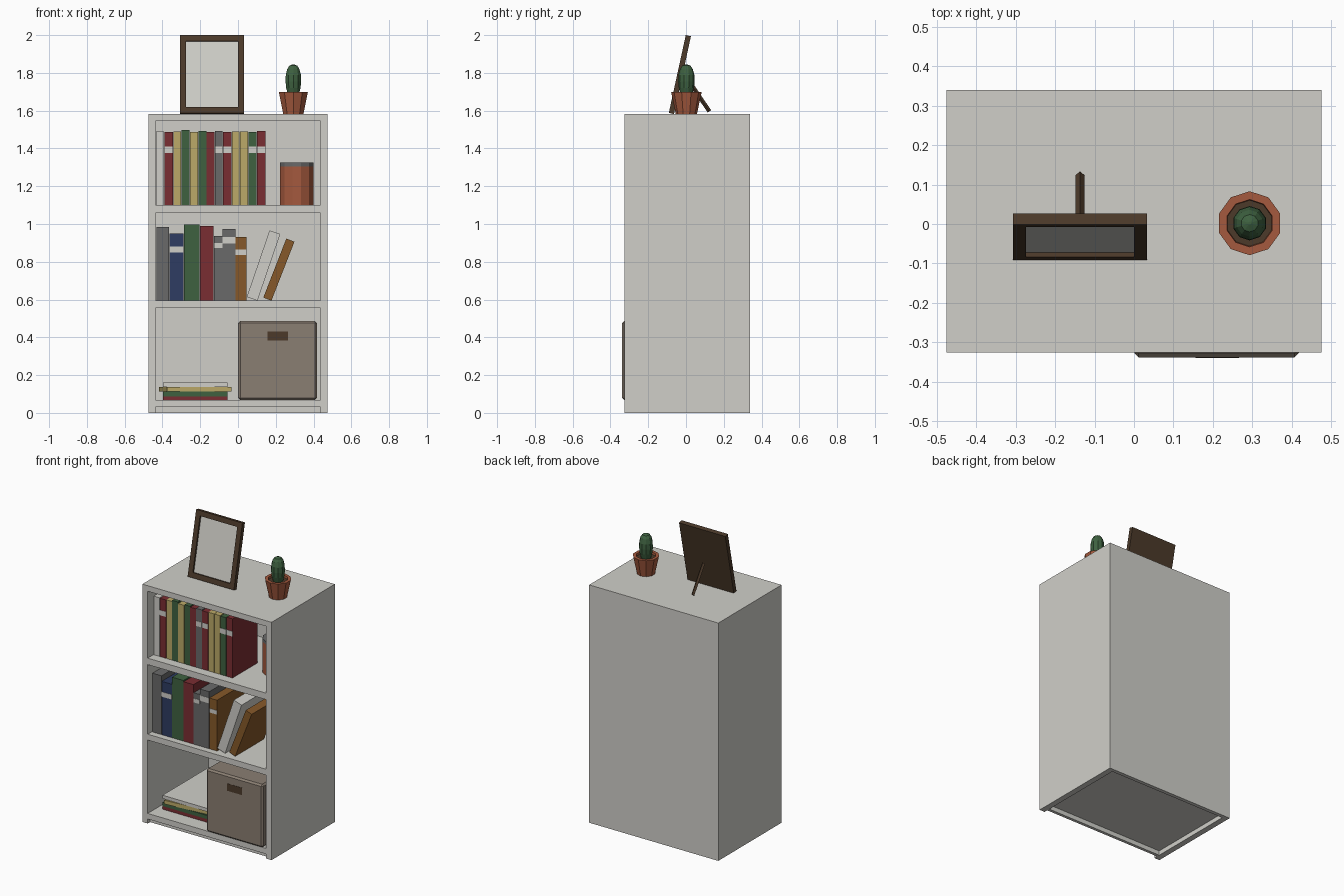
import bpy, bmesh, math
from mathutils import Matrix, Vector

if "Cube" in bpy.data.objects:
    bpy.data.objects.remove(bpy.data.objects["Cube"])


def colour(name, r, g, b):
    lin = [((c / 255 + 0.055) / 1.055) ** 2.4 for c in (r, g, b)]
    m = bpy.data.materials.new(name)
    m.diffuse_color = (*lin, 1)
    m.use_nodes = True
    m.node_tree.nodes["Principled BSDF"].inputs["Base Color"].default_value = m.diffuse_color
    return m


LIGHT = colour("light_grey", 208, 207, 201)
RED = colour("red", 122, 45, 50)
YELLOW = colour("straw", 188, 170, 104)
GREEN = colour("green", 62, 97, 64)
NAVY = colour("navy", 46, 60, 98)
GREY = colour("mid_grey", 106, 106, 106)
TAN = colour("tan_brown", 134, 89, 41)
CLAY = colour("terracotta", 165, 90, 62)
TAUPE = colour("taupe", 138, 126, 114)
DARK = colour("dark_brown", 76, 58, 42)


def finish(name, bm, mat):
    bmesh.ops.recalc_face_normals(bm, faces=bm.faces)
    me = bpy.data.meshes.new(name)
    bm.to_mesh(me)
    bm.free()
    me.materials.append(mat)
    ob = bpy.data.objects.new(name, me)
    bpy.context.collection.objects.link(ob)
    return ob


def box(name, x, y, z, mat, turn=None, bevel=0):
    """Box from (min, max) pairs, with an optional matrix applied after."""
    bm = bmesh.new()
    size = Matrix.Diagonal((x[1] - x[0], y[1] - y[0], z[1] - z[0], 1))
    mid = Vector((sum(x) / 2, sum(y) / 2, sum(z) / 2))
    bmesh.ops.create_cube(bm, size=1, matrix=Matrix.Translation(mid) @ size)
    if bevel:
        bmesh.ops.bevel(bm, geom=bm.edges[:], offset=bevel, segments=1, affect='EDGES')
    if turn:
        bm.transform(turn)
    return finish(name, bm, mat)


def lathe(name, profile, sides, centre, mat, start=90):
    """Revolve (radius, z) points into flat-sided rings, capped at both ends."""
    bm = bmesh.new()
    rings = []
    for r, z in profile:
        rings.append([bm.verts.new((centre[0] + r * math.cos(math.radians(start) + math.tau * i / sides),
                                    centre[1] + r * math.sin(math.radians(start) + math.tau * i / sides), z))
                      for i in range(sides)])
    for a, b in zip(rings, rings[1:]):
        for i in range(sides):
            j = (i + 1) % sides
            bm.faces.new((a[i], a[j], b[j], b[i]))
    bm.faces.new(rings[0][::-1])
    bm.faces.new(rings[-1])
    return finish(name, bm, mat)


# Bookcase carcass
F, B, W, I, TOP = -0.326, 0.339, 0.475, 0.436, 1.582
box("left_side", (-W, -I), (F, B), (0, TOP), LIGHT)
box("right_side", (I, W), (F, B), (0, TOP), LIGHT)
box("back_panel", (-I, I), (B - 0.025, B), (0, TOP), LIGHT)
for name, z0, z1 in (("bottom_shelf", 0.03, 0.067), ("lower_shelf", 0.555, 0.594),
                     ("upper_shelf", 1.057, 1.10), ("top_board", 1.545, TOP)):
    box(name, (-I, I), (F, B - 0.025), (z0, z1), LIGHT)
box("kick_board", (-I, I), (F + 0.025, F + 0.045), (0, 0.03), LIGHT)


# Upright books: (left, right, top, colour, label z range or None)
def book_row(row, books, z0, y0, y1):
    for n, (a, b, top, mat, label) in enumerate(books, 1):
        box(f"{row}_book_{n}", (a + 0.001, b - 0.001), (y0, y1), (z0, top), mat)
        if label:
            box(f"{row}_book_label_{n}", (a + 0.001, b - 0.001), (y0 - 0.002, y0 + 0.002), label, LIGHT)


band = (1.376, 1.41)
edges = [-0.435, -0.39, -0.343, -0.3, -0.256, -0.21, -0.167, -0.124,
         -0.08, -0.034, 0.01, 0.055, 0.1, 0.146]
cols = [LIGHT, RED, YELLOW, GREEN, YELLOW, GREEN, RED, GREY, RED, YELLOW, YELLOW, GREEN, RED]
tops = [1.49, 1.488, 1.49, 1.498, 1.488, 1.493, 1.488, 1.492, 1.488, 1.49, 1.49, 1.488, 1.493]
labelled = (1, 7, 8, 11, 12)
book_row("upper", [(edges[i], edges[i + 1], tops[i], cols[i], band if i in labelled else None)
                   for i in range(13)], 1.10, -0.265, 0.0)

book_row("middle", [
    (-0.432, -0.364, 0.985, GREY, None),
    (-0.364, -0.288, 0.949, NAVY, (0.848, 0.88)),
    (-0.288, -0.203, 0.997, GREEN, None),
    (-0.203, -0.129, 0.989, RED, None),
    (-0.129, -0.082, 0.936, GREY, (0.873, 0.90)),
    (-0.082, -0.013, 0.973, GREY, (0.896, 0.932)),
    (-0.013, 0.045, 0.932, TAN, (0.837, 0.864))], 0.594, -0.283, 0.02)

# Leaning books, tilted about their lower right corner
for name, x, w, h, deg, mat in (("leaning_book_light", 0.103, 0.06, 0.373, 18.9, LIGHT),
                                ("leaning_book_tan", 0.177, 0.046, 0.335, 21.3, TAN)):
    tilt = Matrix.Translation((x, 0, 0.594)) @ Matrix.Rotation(math.radians(deg), 4, 'Y')
    box(name, (-w, 0), (-0.283, 0.02), (0, h), mat, tilt)

# Flat stack on the bottom shelf, one turned slightly
for name, z0, z1, deg, mat in (("stack_red", 0.067, 0.088, 0, RED), ("stack_green", 0.088, 0.113, 0, GREEN),
                               ("stack_straw", 0.113, 0.138, 5, YELLOW), ("stack_light", 0.138, 0.16, 0, LIGHT)):
    place = Matrix.Translation((-0.227, 0.02, 0)) @ Matrix.Rotation(math.radians(deg), 4, 'Z')
    box(name, (-0.171, 0.171), (-0.245, 0.245), (z0, z1), mat, place)

# Storage box with handle slot
box("storage_box", (0.001, 0.418), (-0.338, 0.2), (0.068, 0.487), TAUPE, bevel=0.011)
box("box_handle", (0.156, 0.266), (-0.3395, -0.334), (0.382, 0.43), DARK)

# Jar with lid
lathe("jar", [(0.091, 1.10), (0.091, 1.304)], 12, (0.311, -0.03), CLAY, 75)
lathe("jar_lid", [(0.091, 1.304), (0.091, 1.325)], 12, (0.311, -0.03), GREY, 75)

# Picture frame, leaning back
lean = Matrix.Translation((-0.137, -0.091, 1.588)) @ Matrix.Rotation(math.radians(-12.3), 4, 'X')
hw, h, t, rim = 0.17, 0.4217, 0.028, 0.033
box("frame_left", (-hw, -hw + rim), (0, t), (0, h), DARK, lean)
box("frame_right", (hw - rim, hw), (0, t), (0, h), DARK, lean)
box("frame_bottom", (-hw + rim, hw - rim), (0, t), (0, rim), DARK, lean)
box("frame_top", (-hw + rim, hw - rim), (0, t), (h - rim, h), DARK, lean)
box("frame_backing", (-hw + rim, hw - rim), (0.016, t), (rim, h - rim), DARK, lean)
box("picture", (-hw + rim, hw - rim), (0.012, 0.016), (rim, h - rim), LIGHT, lean)

# Frame strut: four-sided rod set on edge
a, b = Vector((-0.137, 0.01, 1.765)), Vector((-0.137, 0.124, 1.596))
strut = lathe("frame_strut", [(0.011, 0), (0.011, (b - a).length)], 4, (0, 0), DARK)
strut.data.transform(Matrix.Translation(a) @ (Matrix.Rotation(
    math.atan2(b.z - a.z, b.y - a.y) - math.pi / 2, 4, 'X')))

# Potted cactus
C = (0.293, 0.002)
lathe("plant_pot", [(0.056, TOP), (0.081, 1.70), (0.06, 1.70), (0.058, 1.683)], 10, C, CLAY)
lathe("soil", [(0.057, 1.68), (0.059, 1.686)], 10, C, DARK)
lathe("cactus", [(0.03, 1.684), (0.04, 1.72), (0.0435, 1.755), (0.042, 1.79),
                 (0.034, 1.82), (0.022, 1.838), (0.004, 1.845)], 10, C, GREEN)
